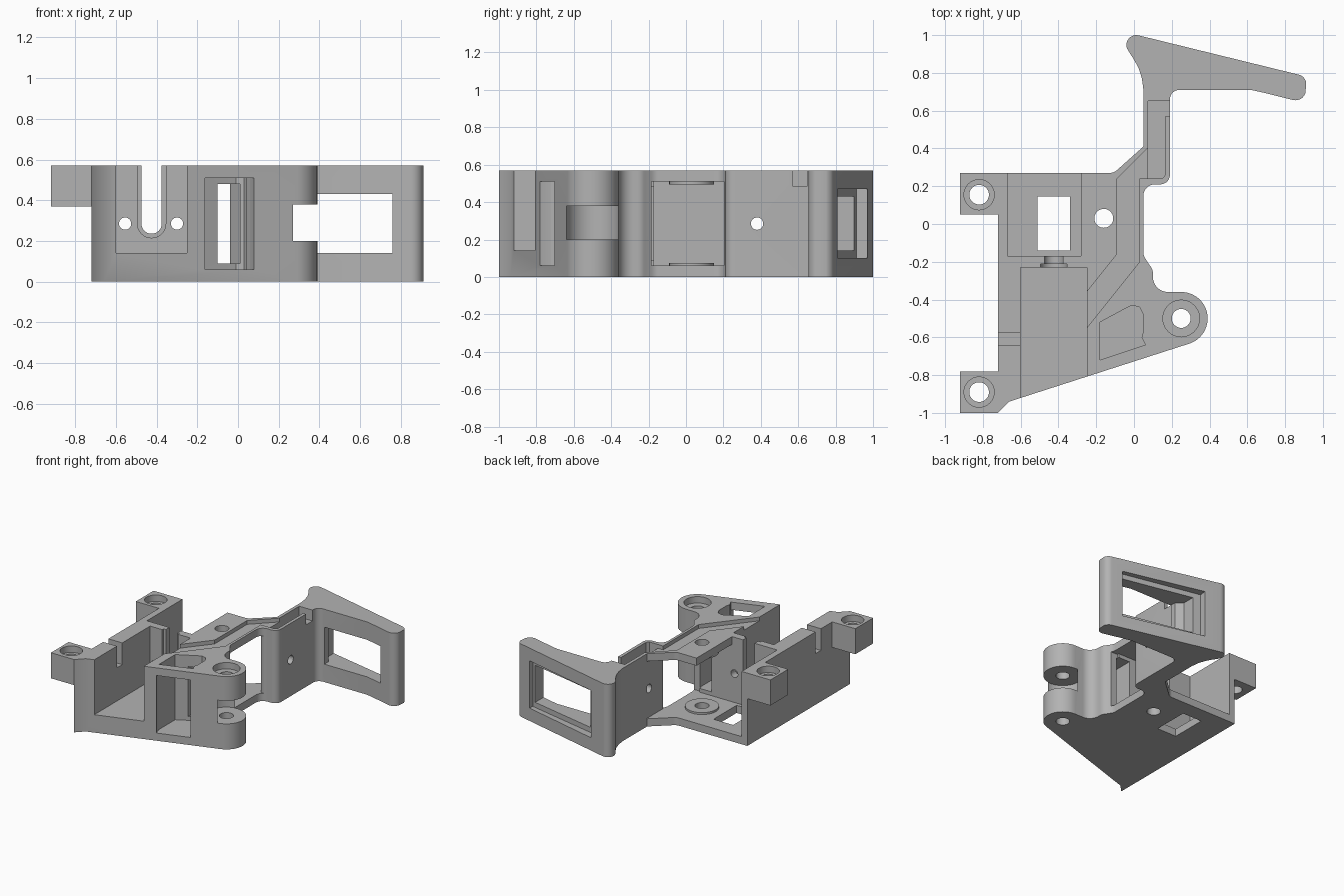
import bpy, bmesh, math
from mathutils import Vector

cube = bpy.data.objects.get("Cube")
if cube:
    bpy.data.objects.remove(cube, do_unlink=True)

H = 0.57  # overall height

grey = bpy.data.materials.new("plain_grey")
grey.use_nodes = True
grey.diffuse_color = (0.45, 0.45, 0.45, 1)
grey.node_tree.nodes["Principled BSDF"].inputs["Base Color"].default_value = (0.45, 0.45, 0.45, 1)


def arc(cx, cy, r, a0, a1, n=10):
    """Points on an arc, angles in degrees."""
    return [(cx + r * math.cos(math.radians(a0 + (a1 - a0) * i / n)),
             cy + r * math.sin(math.radians(a0 + (a1 - a0) * i / n))) for i in range(n + 1)]


def circle(cx, cy, r, n=40):
    return arc(cx, cy, r, 0, 360, n)[:-1]


def rect(u0, v0, u1, v1):
    return [(u0, v0), (u1, v0), (u1, v1), (u0, v1)]


def prism(name, pts, lo, hi, axis="z"):
    """Extrude a 2D profile along an axis."""
    place = {"z": lambda u, v, w: (u, v, w),
             "y": lambda u, v, w: (u, w, v),
             "x": lambda u, v, w: (w, u, v)}[axis]
    bm = bmesh.new()
    a = [bm.verts.new(place(u, v, lo)) for u, v in pts]
    b = [bm.verts.new(place(u, v, hi)) for u, v in pts]
    bm.faces.new(a)
    bm.faces.new(b[::-1])
    for i in range(len(pts)):
        j = (i + 1) % len(pts)
        bm.faces.new((a[j], a[i], b[i], b[j]))
    bmesh.ops.recalc_face_normals(bm, faces=bm.faces)
    me = bpy.data.meshes.new(name)
    bm.to_mesh(me)
    bm.free()
    me.materials.append(grey)
    ob = bpy.data.objects.new(name, me)
    bpy.context.collection.objects.link(ob)
    return ob


def cut(ob, pts, lo, hi, axis="z"):
    """Subtract an extruded profile from a part."""
    cutter = prism("cutter", pts, lo, hi, axis)
    cutter.hide_render = True
    mod = ob.modifiers.new("cut", "BOOLEAN")
    mod.operation, mod.solver, mod.object = "DIFFERENCE", "EXACT", cutter
    deps = bpy.context.evaluated_depsgraph_get()
    deps.update()
    me = bpy.data.meshes.new_from_object(ob.evaluated_get(deps))
    ob.modifiers.clear()
    ob.data = me
    bpy.data.objects.remove(cutter, do_unlink=True)


# Main body with pivot hub and arm
outline = ([(-0.72, -1.0), (-0.66, -0.94)]
           + arc(0.25, -0.50, 0.14, -72, 90, 24)
           + arc(0.18, -0.28, 0.08, 270, 180, 8)
           + arc(0.04, -0.26, 0.06, 0, 45, 4)
           + arc(0.11, -0.15, 0.06, 215, 180, 4)
           + arc(0.11, 0.15, 0.06, 180, 90, 8)
           + arc(0.14, 0.26, 0.05, -90, 0, 8)
           + [(0.19, 0.66), (0.05, 0.66), (0.05, 0.41)]
           + arc(-0.13, 0.33, 0.06, -45, -90, 5)
           + [(-0.72, 0.27)])
body = prism("main_body", outline, 0, H)

# Front motor bay and its rear wall with U slot and screw holes
cut(body, rect(-0.60, -1.2, -0.25, -0.23), 0.14, 0.7)
cut(body, rect(-0.67, -0.17, -0.28, 0.5), 0.06, 0.7)
for r, y1 in ((0.07, -0.213), (0.05, -0.10)):
    cut(body, arc(-0.425, 0.285, r, 180, 360, 20) + [(-0.425 + r, 0.7), (-0.425 - r, 0.7)], -0.30, y1, "y")
for x in (-0.555, -0.30):
    cut(body, circle(x, 0.285, 0.03, 24), -0.28, -0.12, "y")

# Roofed rear chamber, open to the back and to the side
cut(body, [(-0.66, -0.17), (0.0, -0.17), (0.0, -0.185), (0.14, -0.185), (0.14, 0.195),
           (0.055, 0.205), (0.055, 0.405), (0.0, 0.5), (-0.66, 0.5)], 0.06, 0.51)
cut(body, rect(-0.51, -0.14, -0.34, 0.145), -0.1, 0.1)
cut(body, circle(-0.16, 0.03, 0.05), -0.1, 0.7)

# Front pocket with an open top and a framed front window
opening = [(-0.18, -0.72), (0.06, -0.64), (0.04, -0.60), (0.05, -0.57), (0.05, -0.48),
           (0.03, -0.44), (-0.01, -0.43), (-0.05, -0.45), (-0.18, -0.52)]
cut(body, opening, 0.06, 0.7)
cut(body, [(-0.18, -0.722), (-0.12, -0.91), (0.12, -0.83), (0.06, -0.642), (0.04, -0.60), (-0.18, -0.60)],
    0.06, 0.51)
cut(body, rect(-0.10, -0.50, 0.01, -0.10), 0.09, 0.48)

# Hub slot, bore and counterbore
cut(body, circle(0.25, -0.50, 0.142, 64), 0.20, 0.38)
cut(body, circle(0.25, -0.50, 0.05), -0.1, 0.7)
cut(body, circle(0.25, -0.50, 0.097), 0.52, 0.7)

# Cable groove along the top, deeper on the arm
cut(body, [(-0.27, -0.575), (0.03, -0.20), (0.03, 0.24), (0.08, 0.24), (0.08, 0.41),
           (-0.09, 0.24), (-0.09, -0.16), (-0.27, -0.385)], 0.54, 0.7)
cut(body, [(0.075, 0.24), (0.15, 0.24), (0.165, 0.26), (0.165, 0.57), (0.25, 0.57),
           (0.25, 0.65), (0.075, 0.65)], 0.485, 0.7)

# Arm screw hole and side wall notch
cut(body, circle(0.38, 0.285, 0.033, 24), -0.1, 0.3, "x")
cut(body, rect(-0.80, -0.64, -0.58, -0.575), 0.40, 0.7)

# Handle panel with a recessed window
handle = prism("handle", [(0.05, 0.66), (0.19, 0.66)]
               + arc(0.24, 0.66, 0.05, 170, 90, 6)
               + [(0.62, 0.71), (0.70, 0.692)]
               + arc(0.855, 0.71, 0.055, -102, -15, 8)
               + arc(0.86, 0.74, 0.052, 10, 76, 8)
               + arc(0.012, 0.948, 0.052, 76, 215, 12)
               + [(0.0, 0.87), (0.025, 0.825), (0.042, 0.77), (0.05, 0.71)], 0, H)


def back_y(x):
    return 1.0 - 0.243 * (x - 0.02)


cut(handle, [(0.14, back_y(0.14) - 0.06), (0.785, back_y(0.785) - 0.04),
             (0.80, back_y(0.80) + 0.1), (0.15, back_y(0.15) + 0.1)], 0.10, 0.47)
cut(handle, [(0.25, 0.6), (0.76, 0.6), (0.76, 0.9), (0.20, 1.1), (0.20, 0.80), (0.25, 0.76)], 0.14, 0.43)

# Mounting ears with counterbored holes
parts = [body, handle]
for name, y0, y1, yc in (("front_ear", -1.0, -0.78, -0.89), ("rear_ear", 0.05, 0.27, 0.155)):
    ear = prism(name, rect(-0.92, y0, -0.72, y1), 0.37, H)
    cut(ear, circle(-0.82, yc, 0.052), 0.2, 0.7)
    cut(ear, circle(-0.82, yc, 0.08), 0.52, 0.7)
    parts.append(ear)

# Thin spacer rings around the chamber pivot hole
for name, z in (("lower_spacer", 0.06), ("upper_spacer", 0.495)):
    ring = prism(name, circle(-0.16, 0.03, 0.12), z, z + 0.015)
    cut(ring, circle(-0.16, 0.03, 0.05), z - 0.1, z + 0.1)
    parts.append(ring)

# Smooth curved walls, keep edges sharp
bpy.ops.object.select_all(action="DESELECT")
for ob in parts:
    ob.select_set(True)
bpy.context.view_layer.objects.active = body
bpy.ops.object.shade_smooth_by_angle(angle=math.radians(30))
